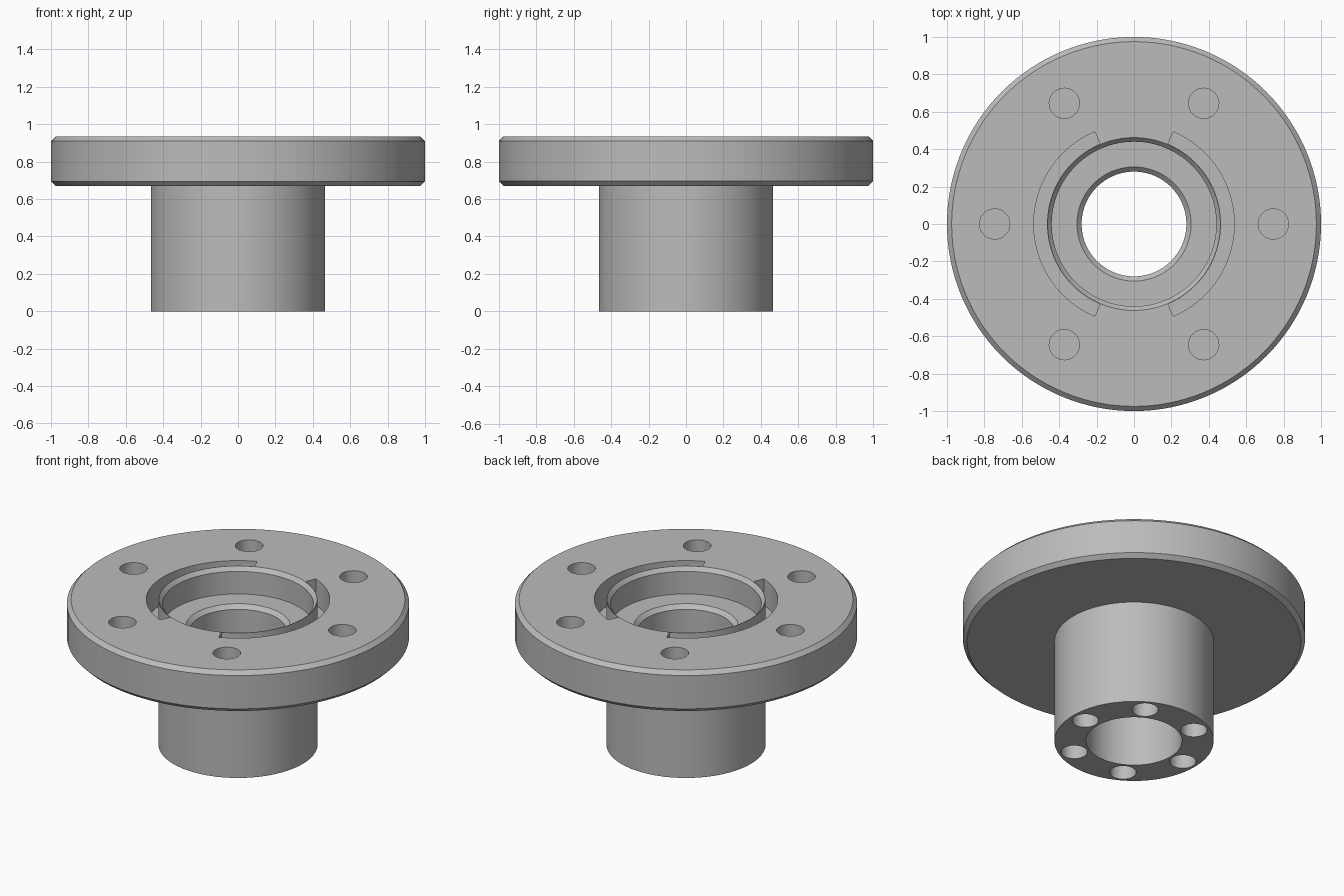
import bpy, bmesh, math

old = bpy.data.objects.get("Cube")
if old:
    bpy.data.objects.remove(old, do_unlink=True)

TOP, FLANGE_BOTTOM, FLOOR = 0.935, 0.67, 0.765
BEVEL = 0.025

steel = bpy.data.materials.new("machined_grey")
steel.use_nodes = True
grey = (0.5, 0.5, 0.5, 1)
steel.diffuse_color = grey
steel.node_tree.nodes["Principled BSDF"].inputs["Base Color"].default_value = grey


def revolve(bm, profile, start=0, sweep=360, steps=128):
    """Turn a closed (radius, height) profile about z, capped if not a full turn."""
    full = sweep == 360
    rings = []
    for i in range(steps if full else steps + 1):
        a = math.radians(start + sweep * i / steps)
        rings.append([bm.verts.new((r * math.cos(a), r * math.sin(a), z)) for r, z in profile])
    n = len(profile)
    for i in range(steps):
        a, b = rings[i], rings[(i + 1) % len(rings)]
        for j in range(n):
            k = (j + 1) % n
            bm.faces.new((a[j], b[j], b[k], a[k]))
    if not full:
        bm.faces.new(rings[0])
        bm.faces.new(rings[-1])


def drill_circle(bm, circle_radius, hole_radius, z0, z1, count=6, sides=32):
    """Ring of vertical cylinders."""
    for i in range(count):
        a = math.tau * i / count
        cx, cy = circle_radius * math.cos(a), circle_radius * math.sin(a)
        low, high = [[bm.verts.new((cx + hole_radius * math.cos(math.tau * s / sides),
                                    cy + hole_radius * math.sin(math.tau * s / sides), z))
                      for s in range(sides)] for z in (z0, z1)]
        bm.faces.new(low)
        bm.faces.new(high)
        for s in range(sides):
            t = (s + 1) % sides
            bm.faces.new((low[s], low[t], high[t], high[s]))


def finish(bm, name):
    bmesh.ops.recalc_face_normals(bm, faces=bm.faces)
    mesh = bpy.data.meshes.new(name)
    bm.to_mesh(mesh)
    bm.free()
    obj = bpy.data.objects.new(name, mesh)
    obj.data.materials.append(steel)
    bpy.context.collection.objects.link(obj)
    return obj


# Turned body: hub, chamfered flange, stepped bore
bm = bmesh.new()
revolve(bm, [
    (0.28, 0), (0.465, 0), (0.465, FLANGE_BOTTOM),
    (1 - BEVEL, FLANGE_BOTTOM), (1, FLANGE_BOTTOM + BEVEL),
    (1, TOP - BEVEL), (1 - BEVEL, TOP),
    (0.462, TOP), (0.44, TOP - BEVEL), (0.44, FLOOR),
    (0.305, FLOOR), (0.28, FLOOR - BEVEL),
])
body = finish(bm, "flanged_hub")

# Cutters: two arc slots, flange bolt holes, hub bolt holes
bm = bmesh.new()
for middle in (0, 180):
    revolve(bm, [(0.465, FLOOR), (0.536, FLOOR), (0.536, TOP + 0.1), (0.465, TOP + 0.1)],
            middle - 67, 134, 48)
drill_circle(bm, 0.745, 0.081, TOP - 0.2, TOP + 0.1)
drill_circle(bm, 0.372, 0.077, -0.1, 0.3)
cutter = finish(bm, "hole_cutter")
cutter.hide_render = True

cut = body.modifiers.new("holes", 'BOOLEAN')
cut.operation = 'DIFFERENCE'
cut.solver = 'EXACT'
cut.object = cutter
bpy.ops.object.select_all(action='DESELECT')
body.select_set(True)
bpy.context.view_layer.objects.active = body
bpy.ops.object.modifier_apply(modifier=cut.name)
bpy.data.objects.remove(cutter, do_unlink=True)

# Smooth round walls, crisp edges
bpy.ops.object.shade_smooth_by_angle(angle=math.radians(25))
